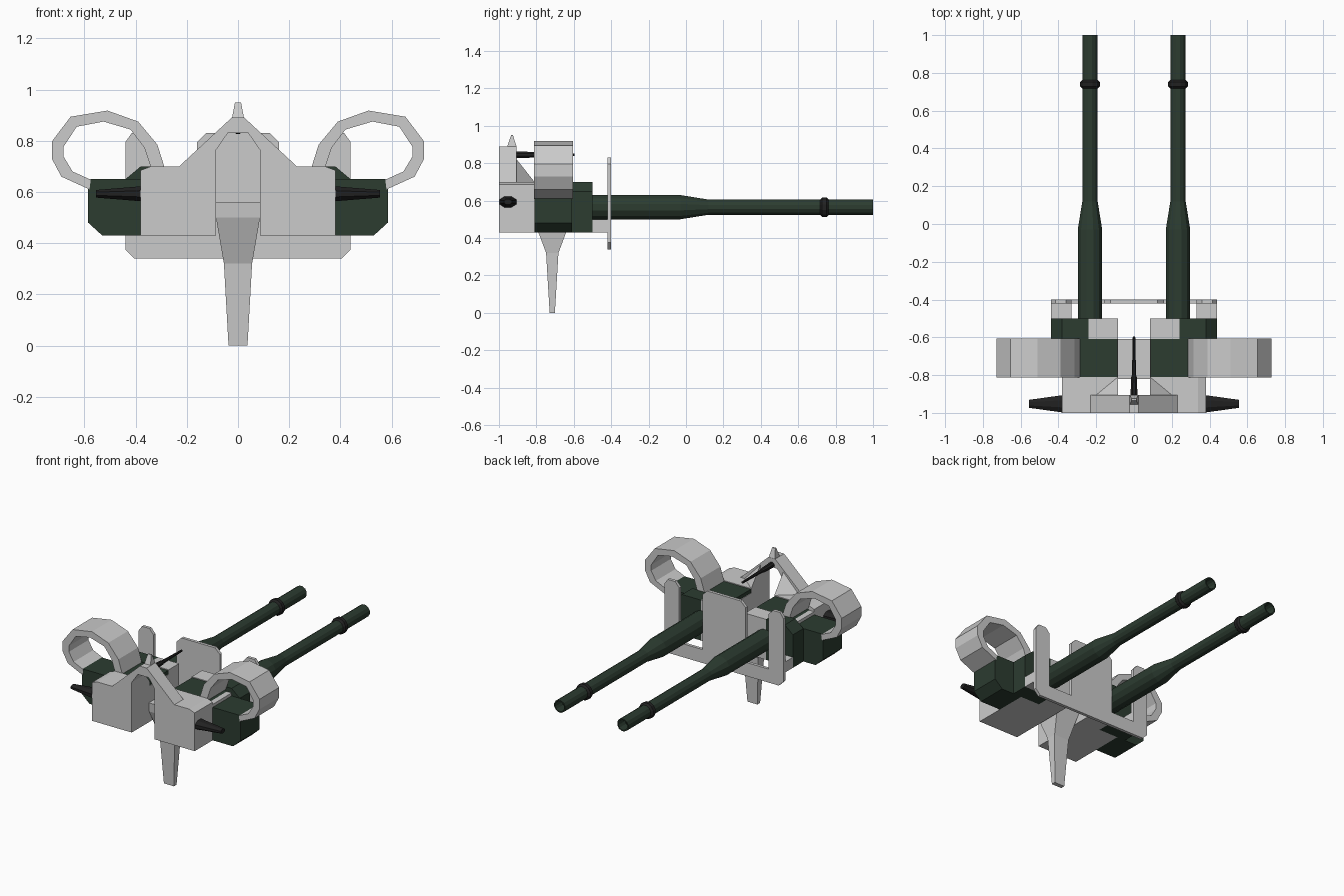
import bpy, bmesh, math
from mathutils import Matrix

if "Cube" in bpy.data.objects:
    bpy.data.objects.remove(bpy.data.objects["Cube"])


def material(name, color):
    m = bpy.data.materials.new(name)
    m.diffuse_color = color
    m.use_nodes = True
    m.node_tree.nodes["Principled BSDF"].inputs["Base Color"].default_value = m.diffuse_color
    return m


GREEN = material("dark_green", (0.025, 0.045, 0.03, 1))
BLACK = material("black", (0.015, 0.015, 0.015, 1))


def finish(name, bm, mat=None, mirror=False):
    """Turn a bmesh into an object, optionally mirrored across x = 0."""
    bmesh.ops.recalc_face_normals(bm, faces=bm.faces)
    me = bpy.data.meshes.new(name)
    bm.to_mesh(me)
    bm.free()
    ob = bpy.data.objects.new(name, me)
    bpy.context.collection.objects.link(ob)
    if mat:
        me.materials.append(mat)
    if mirror:
        mod = ob.modifiers.new("mirror", 'MIRROR')
        mod.use_mirror_merge = False
    return ob


def prism(name, pts, y0, y1, mat=None, mirror=False):
    """Extrude an x/z profile from y0 to y1."""
    bm = bmesh.new()
    face = bm.faces.new([bm.verts.new((x, y0, z)) for x, z in pts])
    out = bmesh.ops.extrude_face_region(bm, geom=[face])
    for g in out["geom"]:
        if isinstance(g, bmesh.types.BMVert):
            g.co.y = y1
    return finish(name, bm, mat, mirror)


def rect(x0, x1, z0, z1):
    return [(x0, z0), (x1, z0), (x1, z1), (x0, z1)]


def loft(name, rings, mat=None, mirror=False, closed=False):
    """Skin rings of points; cap the ends, or join them if closed."""
    bm = bmesh.new()
    rs = [[bm.verts.new(p) for p in r] for r in rings]
    n = len(rs[0])
    pairs = list(zip(rs, rs[1:])) + ([(rs[-1], rs[0])] if closed else [])
    for a, b in pairs:
        for i in range(n):
            j = (i + 1) % n
            bm.faces.new((a[i], a[j], b[j], b[i]))
    if not closed:
        bm.faces.new(rs[0])
        bm.faces.new(rs[-1])
    return finish(name, bm, mat, mirror)


def circle_y(cx, y, cz, r, n):
    return [(cx + r * math.cos(2 * math.pi * (i + 0.5) / n), y,
             cz + r * math.sin(2 * math.pi * (i + 0.5) / n)) for i in range(n)]


def both_sides(half):
    """Complete a right-hand outline (bottom to top) with its mirror."""
    return half + [(-x, z) for x, z in reversed(half)]


# pedestal spike with the yoke on top
loft("pedestal", [[(sx * hx, -0.715 + sy * hy, z)
                   for sx, sy in ((-1, -1), (1, -1), (1, 1), (-1, 1))]
                  for z, hx, hy in ((0, .037, .014), (.32, .055, .033),
                                    (.50, .086, .100), (.56, .086, .105))])

# grey gun housings
prism("rear_housing", [(.085, .43), (.38, .43), (.38, .685), (.34, .70), (.085, .70)],
      -1, -.81, mirror=True)
prism("housing_core", rect(.085, .38, .43, .67), -.81, -.61, mirror=True)
prism("inner_housing", rect(.085, .24, .43, .70), -.61, -.5, mirror=True)

# green receivers, outer boxes included
prism("receiver", [(.088, .64), (.088, .695), (.30, .695), (.38, .65), (.585, .65),
                   (.585, .48), (.53, .43), (.38, .43), (.38, .62)],
      -.81, -.61, GREEN, True)
prism("barrel_block", [(.24, .43), (.44, .43), (.44, .65), (.38, .70), (.24, .70)],
      -.61, -.5, GREEN, True)

# peaked sight frame, gussets and pointed tip
prism("sight_frame", both_sides([(.085, .69), (.23, .70), (.025, .89)])[0:3]
      + [(-.025, .89), (-.23, .70), (-.085, .69), (-.085, .765), (-.04, .83),
         (.04, .83), (.085, .765)], -1, -.905)
bm = bmesh.new()
v = [bm.verts.new(p) for p in ((.085, -.905, .70), (.20, -.905, .70),
                               (.085, -.905, .82), (.085, -.81, .70))]
for f in ((0, 1, 2), (0, 1, 3), (0, 2, 3), (1, 2, 3)):
    bm.faces.new([v[i] for i in f])
finish("gusset", bm, mirror=True)
loft("sight_tip", [[(-hx, y0, z), (hx, y0, z), (hx, y1, z), (-hx, y1, z)]
                   for z, hx, y0, y1 in ((.885, .024, -.957, -.905),
                                         (.95, .012, -.935, -.925))])

# black sighting rod
loft("sight_rod", [circle_y(0, y, .845, r, 8) for y, r in
                   ((-.95, .010), (-.905, .020), (-.81, .016), (-.80, .012), (-.595, .007))],
     BLACK)

# black side grips
loft("side_grip", [[(x, -.952 + ry * math.cos(math.pi * (i + .5) / 4),
                     .593 + rz * math.sin(math.pi * (i + .5) / 4)) for i in range(8)]
                   for x, ry, rz in ((.375, .050, .032), (.555, .023, .016))], BLACK, True)

# curved feed chutes
outer = [(.285, .69), (.315, .785), (.39, .875), (.51, .918), (.654, .894),
         (.727, .797), (.727, .73), (.69, .66), (.58, .61)]
inner = [(.335, .68), (.366, .773), (.42, .844), (.525, .875), (.63, .855),
         (.681, .777), (.681, .738), (.646, .68), (.575, .648)]
loft("feed_chute", [[(a[0], -.812, a[1]), (b[0], -.812, b[1]),
                     (b[0], -.605, b[1]), (a[0], -.605, a[1])]
                    for a, b in zip(outer, inner)], mirror=True)

# slotted shield and its brackets
prism("shield", both_sides([(.405, .34), (.44, .375), (.44, .795), (.415, .83), (.36, .83),
                            (.33, .795), (.33, .43), (.16, .43), (.16, .795), (.125, .83)]),
      -.42, -.40)
prism("shield_bracket", rect(.33, .44, .43, .50), -.5, -.42, mirror=True)

# hollow barrels with a collar near the muzzle
loft("barrel", [circle_y(.233, y, .565, r, 12) for y, r in
                ((-.505, .067), (-.03, .067), (.12, .042), (1, .042), (1, .034), (.93, .034))],
     GREEN, True)
loft("barrel_collar", [circle_y(.233, y, .565, r, 12) for y, r in
                       ((.715, .040), (.728, .054), (.752, .054), (.765, .040))],
     BLACK, True)
